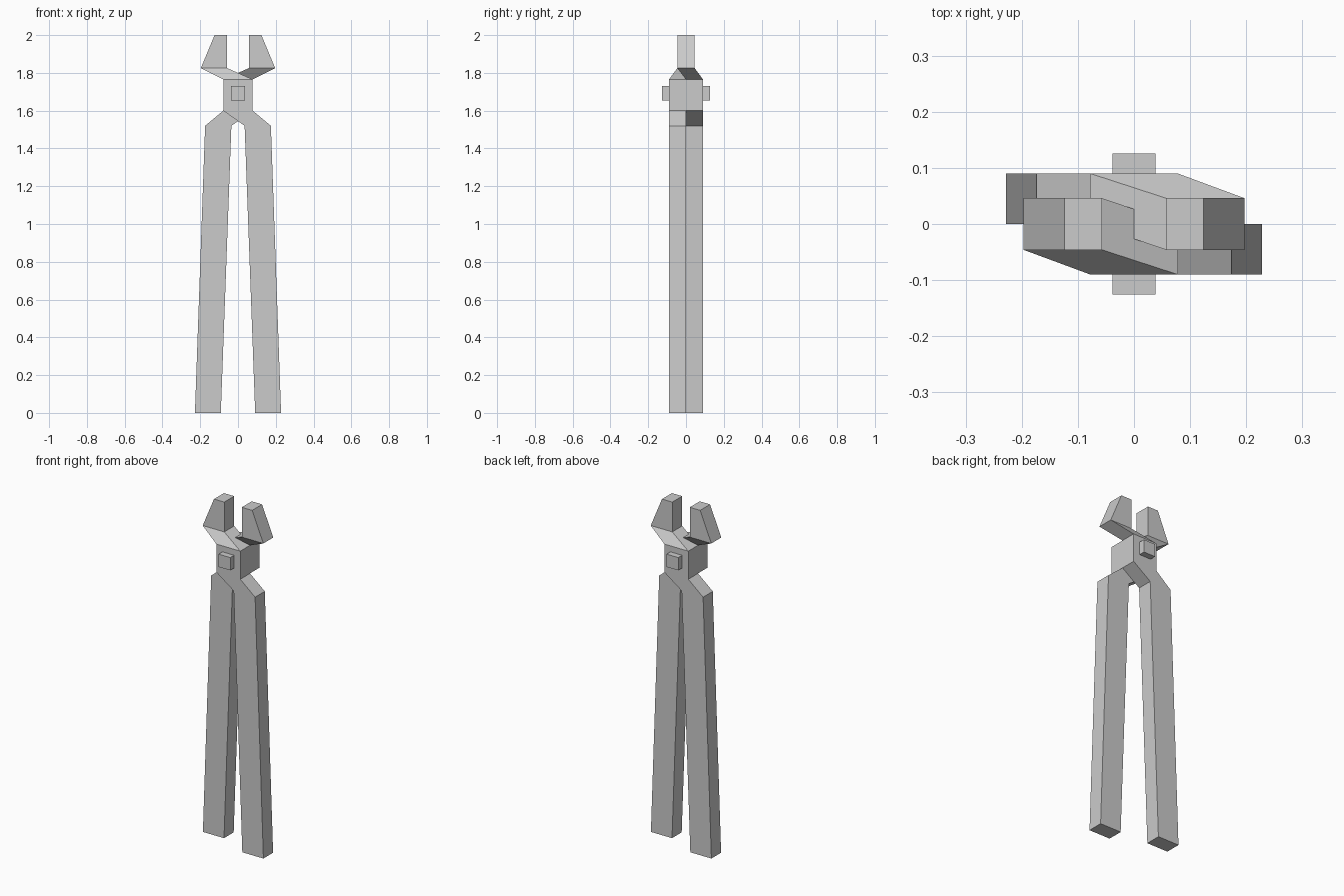
import bpy, bmesh, math

if "Cube" in bpy.data.objects:
    bpy.data.objects.remove(bpy.data.objects["Cube"])

# Cross-sections of one half from handle end to jaw tip: x0, x1, y0, y1, z
SECTIONS = [
    (0.091, 0.228, -0.09, 0.0, 0.0),
    (0.035, 0.174, -0.09, 0.0, 1.52),
    (-0.078, 0.078, -0.09, 0.0, 1.60),
    (-0.078, 0.078, -0.09, 0.0, 1.765),
    (-0.197, -0.057, -0.046, 0.046, 1.825),
    (-0.124, -0.057, -0.046, 0.046, 2.0),
]


def loft(name, sections):
    bm = bmesh.new()
    rings = [[bm.verts.new(p) for p in
              ((x0, y0, z), (x1, y0, z), (x1, y1, z), (x0, y1, z))]
             for x0, x1, y0, y1, z in sections]
    for a, b in zip(rings, rings[1:]):
        for i in range(4):
            j = (i + 1) % 4
            bm.faces.new((a[i], a[j], b[j], b[i]))
    bm.faces.new(rings[0][::-1])
    bm.faces.new(rings[-1])
    bmesh.ops.recalc_face_normals(bm, faces=bm.faces)
    mesh = bpy.data.meshes.new(name)
    bm.to_mesh(mesh)
    bm.free()
    ob = bpy.data.objects.new(name, mesh)
    bpy.context.collection.objects.link(ob)
    return ob


# Front and back tong arms: same shape, turned half a circle about z
front = loft("front_arm", SECTIONS)
back = bpy.data.objects.new("back_arm", front.data)
back.rotation_euler.z = math.pi
bpy.context.collection.objects.link(back)

# Square rivet through the crossing
loft("pivot_rivet", [(-0.038, 0.038, -0.126, 0.126, z) for z in (1.655, 1.73)])
